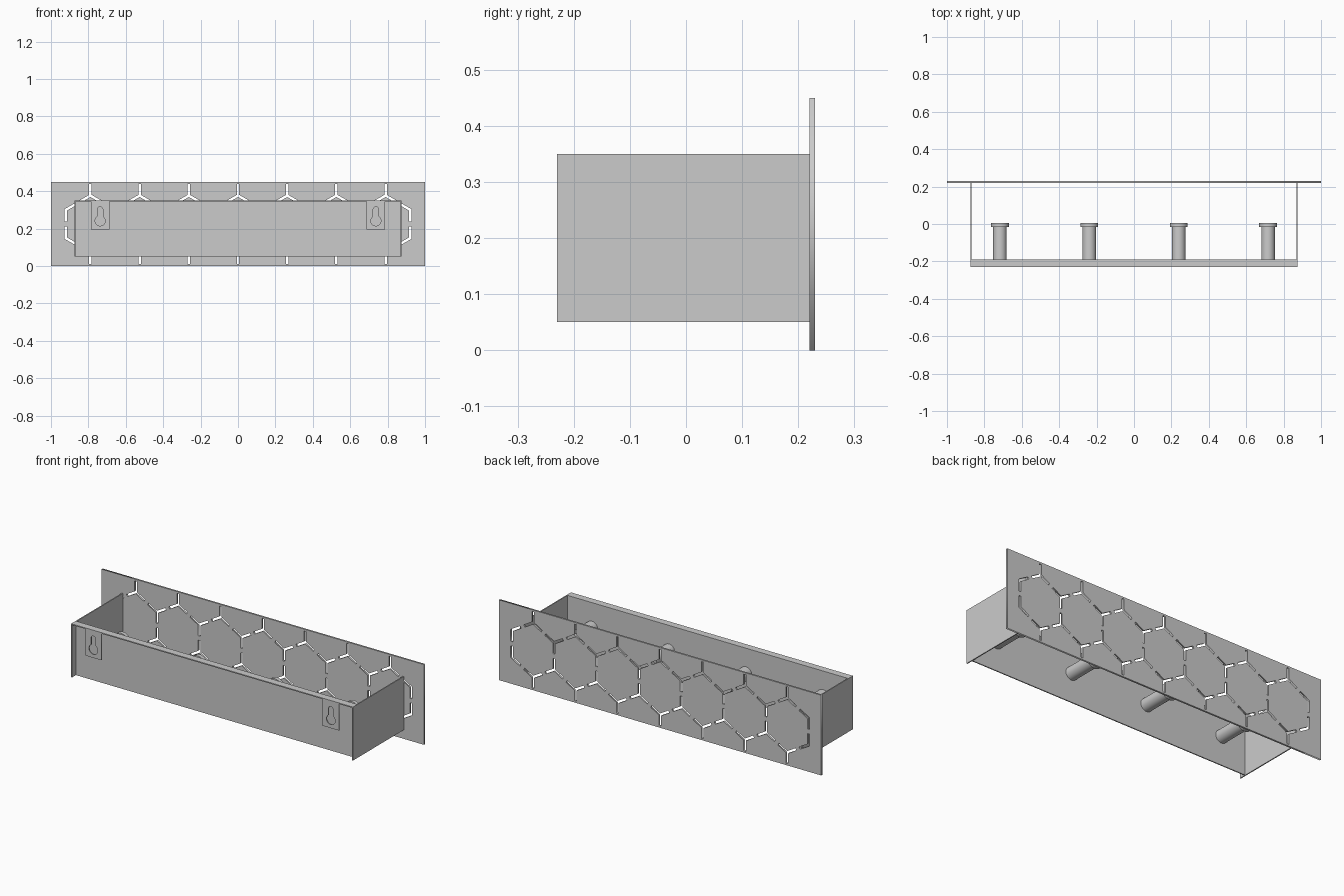
import bpy
from math import pi, sin, cos, radians, sqrt, asin

if "Cube" in bpy.data.objects:
    bpy.data.objects.remove(bpy.data.objects["Cube"])


def box(name, x, y, z):
    bpy.ops.mesh.primitive_cube_add(size=1, location=[sum(r) / 2 for r in (x, y, z)])
    ob = bpy.context.object
    ob.name = name
    ob.scale = [r[1] - r[0] for r in (x, y, z)]
    bpy.ops.object.transform_apply(location=False, rotation=False, scale=True)
    return ob


def sheet(name, loops, y0, y1):
    """Upright sheet from an outline plus hole loops in the x-z plane."""
    cu = bpy.data.curves.new(name, 'CURVE')
    cu.dimensions = '2D'
    cu.fill_mode = 'BOTH'
    cu.extrude = (y1 - y0) / 2
    for pts in loops:
        sp = cu.splines.new('POLY')
        sp.points.add(len(pts) - 1)
        for p, (x, z) in zip(sp.points, pts):
            p.co = (x, z, 0, 1)
        sp.use_cyclic_u = True
    ob = bpy.data.objects.new(name, cu)
    bpy.context.collection.objects.link(ob)
    ob.location.y = (y0 + y1) / 2
    ob.rotation_euler.x = pi / 2
    bpy.ops.object.select_all(action='DESELECT')
    ob.select_set(True)
    bpy.context.view_layer.objects.active = ob
    bpy.ops.object.convert(target='MESH')
    return ob


def rect(x0, x1, z0, z1):
    return [(x0, z0), (x1, z0), (x1, z1), (x0, z1)]


def star_slot(cx, cz, angles, length=0.063, w=0.013):
    """Outline of a slot with straight arms at the given angles."""
    h, pts = w / 2, []
    angles = sorted(angles)
    for i, a in enumerate(angles):
        nxt = angles[(i + 1) % len(angles)] + (360 if i + 1 == len(angles) else 0)
        r = radians(a)
        for s in (-h, h):
            pts.append((cx + length * cos(r) - s * sin(r), cz + length * sin(r) + s * cos(r)))
        half = radians(nxt - a) / 2
        d = h / sin(half)
        pts.append((cx + d * cos(r + half), cz + d * sin(r + half)))
    return pts


# Front panel with a row of seven dashed hexagons
PITCH, MID = 0.263, 0.225
R = PITCH / sqrt(3)
loops = [rect(-1, 1, 0, 0.45)]
for i in range(-3, 4):
    loops.append(star_slot(i * PITCH, MID + R, (90, 210, 330)))
    loops.append(star_slot(i * PITCH, MID - R, (30, 150, 270)))
for i in range(8):
    x = (i - 3.5) * PITCH
    up = [a for a in (30, 150, 270) if not (i == 0 and a == 150) and not (i == 7 and a == 30)]
    loops.append(star_slot(x, MID + R / 2, up))
    loops.append(star_slot(x, MID - R / 2, [360 - a for a in up]))
sheet("hexagon_panel", loops, 0.22, 0.23)

# Tray: side walls, mounting plate and top flange
T, W = 0.006, 0.875
for side, s in (("left", -1), ("right", 1)):
    box(side + "_wall", sorted((s * W, s * (W - T))), (-0.23, 0.22), (0.05, 0.35))
box("mounting_plate", (-W + T, W - T), (-0.196, -0.19), (0.05, 0.35))
box("top_flange", (-W + T, W - T), (-0.23, -0.196), (0.35 - T, 0.35))

# Hanging tabs with keyholes, folded down from the flange
for side, s in (("left", -1), ("right", 1)):
    cx, cz, r, hw, top = s * 0.737, 0.242, 0.027, 0.014, 0.303
    a0 = pi / 2 + asin(hw / r)
    sweep = 2 * pi - 2 * asin(hw / r)
    hole = [(cx + r * cos(a0 + sweep * k / 28), cz + r * sin(a0 + sweep * k / 28)) for k in range(29)]
    hole += [(cx + hw * cos(pi * k / 12), top + hw * sin(pi * k / 12)) for k in range(13)]
    sheet(side + "_keyhole_tab", [rect(cx - 0.05, cx + 0.05, 0.195, 0.35 - T), hole], -0.23, -0.224)

# Round pegs with wider heads
for i in range(4):
    x = (i - 1.5) * 0.478
    for part, r, y0, y1 in (("shaft", 0.036, -0.19, -0.016), ("head", 0.0475, -0.016, 0.005)):
        bpy.ops.mesh.primitive_cylinder_add(vertices=48, radius=r, depth=y1 - y0,
                                            location=(x, (y0 + y1) / 2, 0.21), rotation=(pi / 2, 0, 0))
        bpy.context.object.name = f"peg_{part}_{i + 1}"
        bpy.ops.object.shade_smooth_by_angle()
